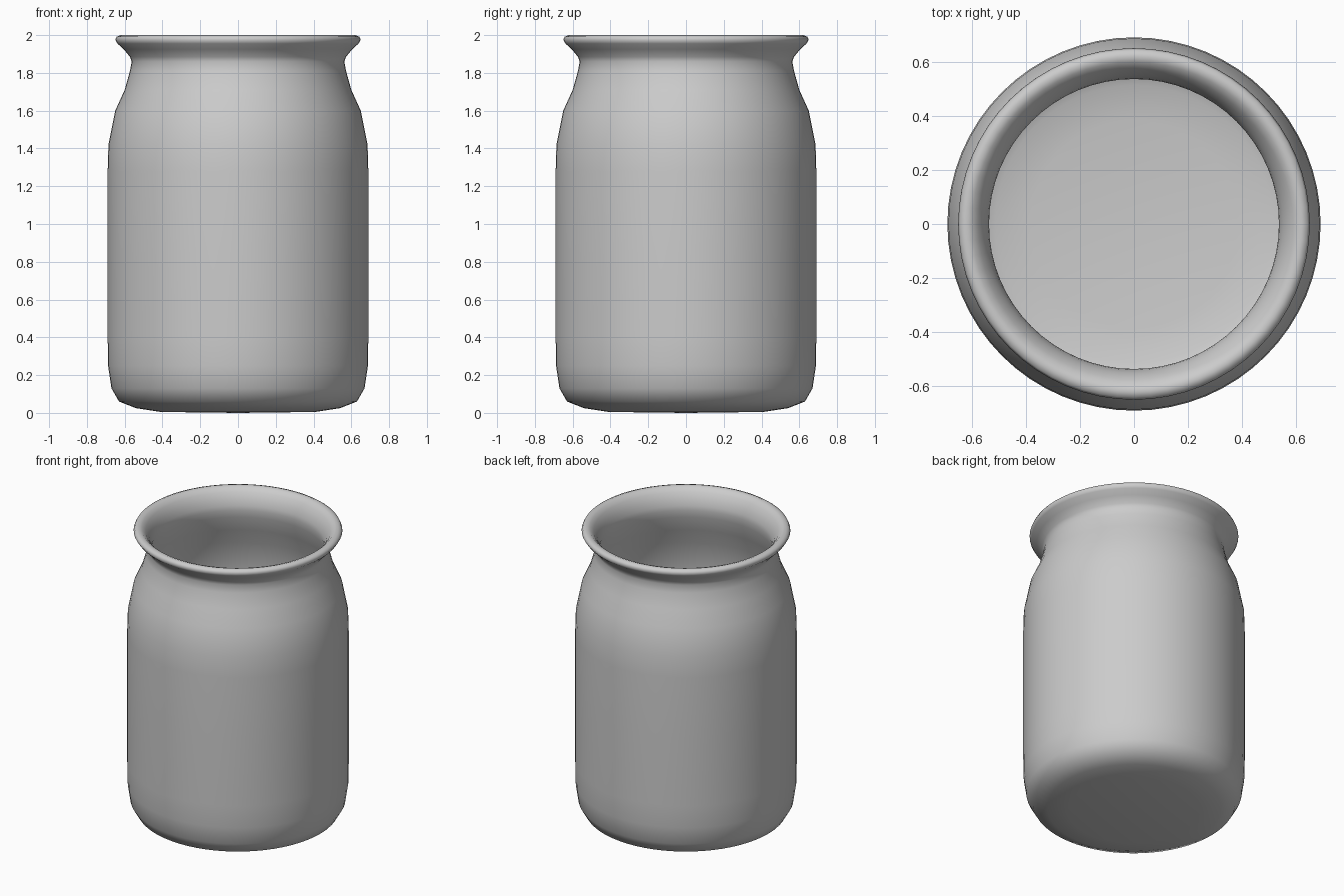
import bpy
import bmesh
import math

cube = bpy.data.objects.get("Cube")
if cube:
    bpy.data.objects.remove(cube, do_unlink=True)

SEGMENTS = 64
WALL = 0.027

# Glazed grey material
grey = bpy.data.materials.new("plain grey")
grey.use_nodes = True
colour = (0.6, 0.6, 0.6, 1)
grey.diffuse_color = colour
grey.node_tree.nodes["Principled BSDF"].inputs["Base Color"].default_value = colour

# Outside of the body, from the base up to the neck (radius, height)
body = [(0.41, 0.005), (0.54, 0.025), (0.63, 0.06), (0.67, 0.13),
        (0.688, 0.25), (0.69, 0.4), (0.69, 0.85), (0.69, 1.28),
        (0.686, 1.42), (0.65, 1.6), (0.6, 1.71), (0.572, 1.81), (0.563, 1.86)]

# Flared lip, from the neck over the rounded edge and into the mouth
lip = [(0.572, 1.885), (0.605, 1.925), (0.638, 1.955), (0.65, 1.975),
       (0.642, 1.992), (0.62, 2.0), (0.598, 1.993), (0.575, 1.97),
       (0.552, 1.93), (0.54, 1.89)]

# Inside of the body follows the outside at the wall thickness
inside = [(r - WALL, z + WALL * max(0, 1 - z / 0.25)) for r, z in reversed(body)]
profile = [(0, 0)] + body + lip + inside + [(0, WALL)]

# Turn the profile around the vertical axis
bm = bmesh.new()
verts = [bm.verts.new((r, 0, z)) for r, z in profile]
edges = [bm.edges.new(pair) for pair in zip(verts, verts[1:])]
bmesh.ops.spin(bm, geom=verts + edges, cent=(0, 0, 0), axis=(0, 0, 1),
               angle=math.tau, steps=SEGMENTS, use_merge=False)
bmesh.ops.remove_doubles(bm, verts=bm.verts, dist=0.0005)
bmesh.ops.recalc_face_normals(bm, faces=bm.faces)
for face in bm.faces:
    face.smooth = True

mesh = bpy.data.meshes.new("jar")
bm.to_mesh(mesh)
bm.free()
mesh.materials.append(grey)
jar = bpy.data.objects.new("jar", mesh)
bpy.context.collection.objects.link(jar)
